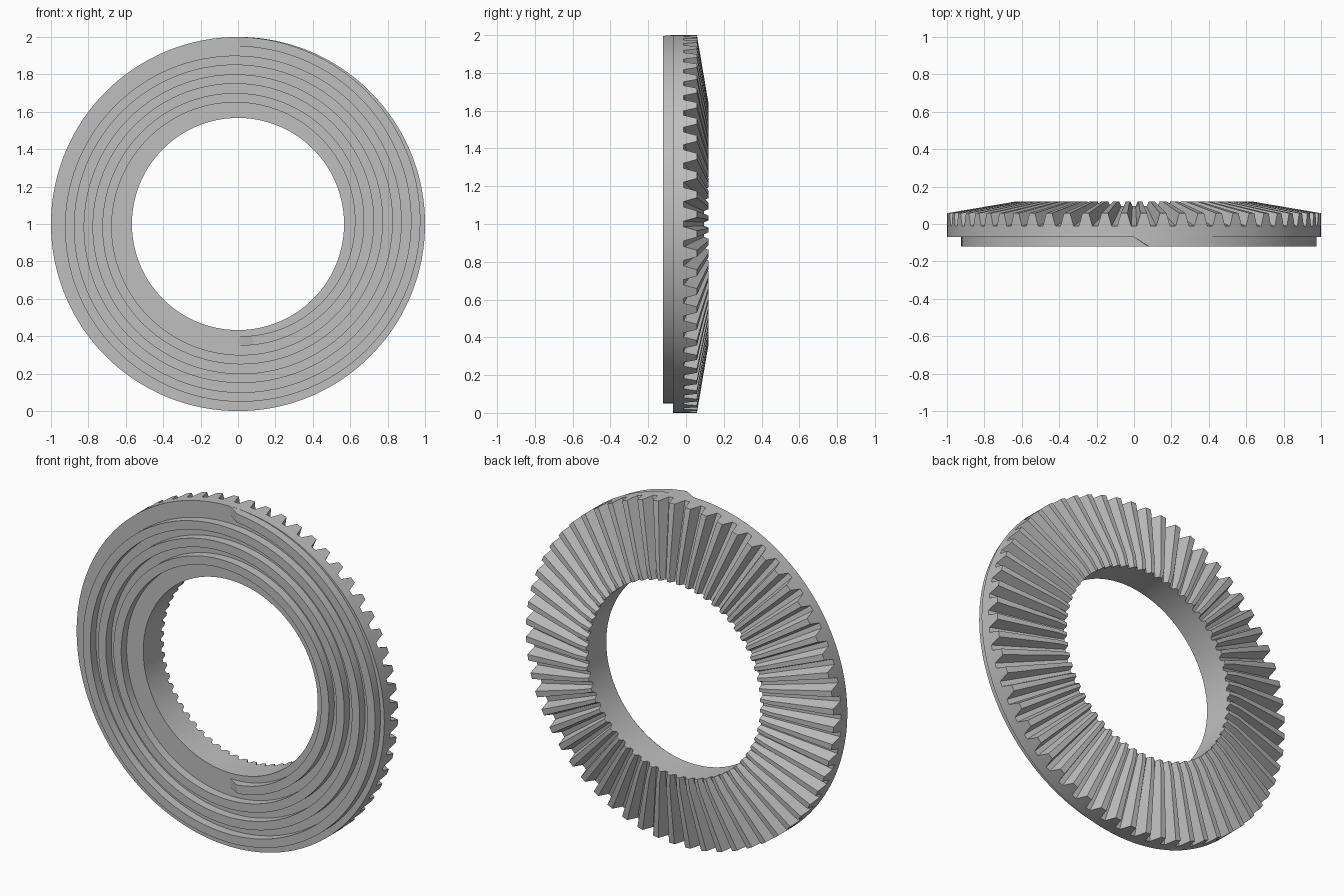
import bpy, bmesh, math

if "Cube" in bpy.data.objects:
    bpy.data.objects.remove(bpy.data.objects["Cube"])

steel = bpy.data.materials.new("steel_grey")
steel.diffuse_color = (0.52, 0.52, 0.52, 1)
steel.use_nodes = True
steel.node_tree.nodes["Principled BSDF"].inputs["Base Color"].default_value = steel.diffuse_color


def sweep(name, sections, closed):
    """Join equal-length cross-sections into a solid."""
    bm = bmesh.new()
    rings = [[bm.verts.new(p) for p in s] for s in sections]
    n = len(rings[0])
    pairs = list(zip(rings, rings[1:]))
    if closed:
        pairs.append((rings[-1], rings[0]))
    else:
        bm.faces.new(rings[0])
        bm.faces.new(rings[-1])
    for a, b in pairs:
        for i in range(n):
            j = (i + 1) % n
            bm.faces.new((a[i], a[j], b[j], b[i]))
    bmesh.ops.recalc_face_normals(bm, faces=bm.faces)
    mesh = bpy.data.meshes.new(name)
    bm.to_mesh(mesh)
    bm.free()
    mesh.materials.append(steel)
    ob = bpy.data.objects.new(name, mesh)
    bpy.context.collection.objects.link(ob)
    bpy.ops.object.select_all(action='DESELECT')
    ob.select_set(True)
    bpy.context.view_layer.objects.active = ob
    bpy.ops.object.shade_smooth_by_angle(angle=math.radians(20))
    return ob


def polar(r, y, a):
    # angle runs clockwise from the top, seen from the front
    return (r * math.sin(a), y, 1 + r * math.cos(a))


# Ring body with bevel teeth on the back
TEETH, R_OUT, R_FLAT, R_IN, FLOOR = 60, 1.0, 0.635, 0.567, -0.07
TIP, ROOT = (0.058, 0.12, 0.12), (-0.012, 0.078, 0.095)
sections = []
for k in range(TEETH):
    centre = (k + 0.5) * 2 * math.pi / TEETH
    for off, (y0, y1, y2) in ((-0.0375, ROOT), (-0.0175, TIP),
                              (0.0175, TIP), (0.0375, ROOT)):
        a = centre + off
        sections.append([polar(R_OUT, FLOOR, a), polar(R_OUT, y0, a),
                         polar(R_FLAT, y1, a), polar(R_IN, y2, a),
                         polar(R_IN, FLOOR, a)])
sweep("bevel_gear_ring", sections, True)

# Spiral ridge on the front, ramped at both ends
TURNS, PITCH, WIDTH, HEIGHT, RAMP = 3.5, 0.1, 0.05, 0.05, 0.08
total = TURNS * 2 * math.pi
steps = int(TURNS * 120)
angles = [total * i / steps for i in range(steps + 1)]
angles = sorted(angles + [RAMP, total - RAMP / 0.625])
sections = []
for a in angles:
    r = R_OUT - PITCH * a / (2 * math.pi)
    rise = min(1, a / RAMP, (total - a) * 0.625 / RAMP)
    top = FLOOR - 0.0005 - HEIGHT * rise
    sections.append([polar(r, FLOOR + 0.01, a), polar(r, top, a),
                     polar(r - WIDTH, top, a), polar(r - WIDTH, FLOOR + 0.01, a)])
sweep("spiral_ridge", sections, False)
